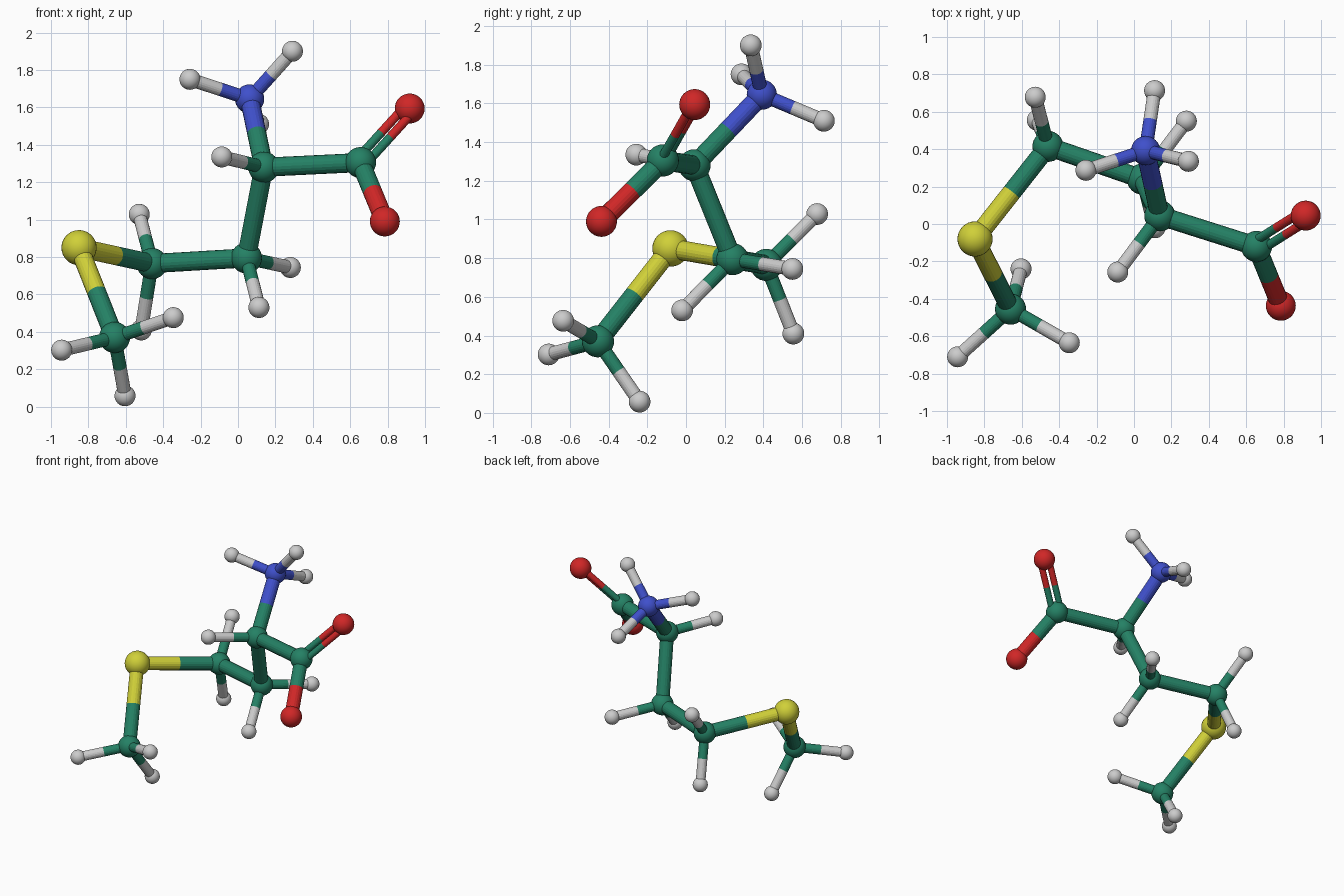
import bpy
from mathutils import Vector

default_cube = bpy.data.objects.get("Cube")
if default_cube:
    bpy.data.objects.remove(default_cube, do_unlink=True)


def make_material(name, colour):
    mat = bpy.data.materials.new(name)
    mat.use_nodes = True
    mat.diffuse_color = (*colour, 1)
    shader = mat.node_tree.nodes["Principled BSDF"]
    shader.inputs["Base Color"].default_value = (*colour, 1)
    shader.inputs["Roughness"].default_value = 0.5
    return mat


# Element: material and ball radius
ELEMENTS = {
    "carbon": (make_material("sea green", (0.018, 0.22, 0.13)), 0.083),
    "sulfur": (make_material("yellow", (0.63, 0.63, 0.04)), 0.094),
    "oxygen": (make_material("red", (0.63, 0.02, 0.02)), 0.08),
    "nitrogen": (make_material("blue", (0.05, 0.08, 0.6)), 0.078),
    "hydrogen": (make_material("light grey", (0.6, 0.6, 0.6)), 0.056),
}

# Heavy atoms of the chain
ATOMS = {
    "sulfur": ("sulfur", (-.85, -.08, .85)),
    "methyl_carbon": ("carbon", (-.66, -.455, .37)),
    "gamma_carbon": ("carbon", (-.46, .415, .765)),
    "beta_carbon": ("carbon", (.045, .24, .795)),
    "alpha_carbon": ("carbon", (.138, .044, 1.28)),
    "acid_carbon": ("carbon", (.655, -.12, 1.305)),
    "upper_oxygen": ("oxygen", (.918, .045, 1.594)),
    "lower_oxygen": ("oxygen", (.785, -.437, .99)),
    "nitrogen": ("nitrogen", (.062, .392, 1.645)),
}

# Hydrogens grouped by the atom that carries them
HYDROGENS = {
    "methyl_carbon": [(-.943, -.71, .302), (-.604, -.24, .058), (-.346, -.635, .476)],
    "gamma_carbon": [(-.528, .678, 1.028), (-.517, .555, .41)],
    "beta_carbon": [(.28, .55, .744), (.112, -.02, .53)],
    "alpha_carbon": [(-.087, -.257, 1.335)],
    "nitrogen": [(-.257, .287, 1.75), (.291, .335, 1.9), (.11, .713, 1.51)],
}

CHAIN = [
    ("methyl_carbon", "sulfur"), ("sulfur", "gamma_carbon"),
    ("gamma_carbon", "beta_carbon"), ("beta_carbon", "alpha_carbon"),
    ("alpha_carbon", "acid_carbon"), ("alpha_carbon", "nitrogen"),
    ("acid_carbon", "lower_oxygen"),
]


def ball(name, element, centre):
    mat, radius = ELEMENTS[element]
    bpy.ops.mesh.primitive_uv_sphere_add(segments=32, ring_count=16, radius=radius, location=centre)
    obj = bpy.context.object
    obj.name = name + "_ball"
    obj.data.materials.append(mat)
    bpy.ops.object.shade_smooth()


def rod(name, element, start, end, radius):
    axis = end - start
    bpy.ops.mesh.primitive_cylinder_add(
        vertices=20, radius=radius, depth=axis.length, location=(start + end) / 2,
        rotation=axis.to_track_quat("Z", "Y").to_euler())
    obj = bpy.context.object
    obj.name = name + "_rod"
    obj.data.materials.append(ELEMENTS[element][0])


def bond(name, first, second, radius, shift=Vector()):
    """Two half rods, each in the colour of its own atom."""
    (element_a, a), (element_b, b) = first, second
    a, b = Vector(a) + shift, Vector(b) + shift
    middle = (a + b) / 2
    rod(name + "_near", element_a, a, middle, radius)
    rod(name + "_far", element_b, middle, b, radius)


# Balls and thick bonds of the chain
for name, (element, centre) in ATOMS.items():
    ball(name, element, centre)
for first, second in CHAIN:
    bond(first + "_to_" + second, ATOMS[first], ATOMS[second], 0.051)

# Hydrogen balls and their thinner bonds
for owner, centres in HYDROGENS.items():
    for number, centre in enumerate(centres, 1):
        name = f"{owner}_hydrogen_{number}"
        ball(name, "hydrogen", centre)
        bond(name, ATOMS[owner], ("hydrogen", centre), 0.036)

# Double bond: a pair of thin rods lying in the plane of the acid group
acid, upper, lower = (Vector(ATOMS[key][1]) for key in ("acid_carbon", "upper_oxygen", "lower_oxygen"))
along = upper - acid
sideways = along.cross(lower - acid).cross(along).normalized()
for label, side in (("left", 1), ("right", -1)):
    bond("double_bond_" + label, ATOMS["acid_carbon"], ATOMS["upper_oxygen"],
         0.024, sideways * side * 0.033)
